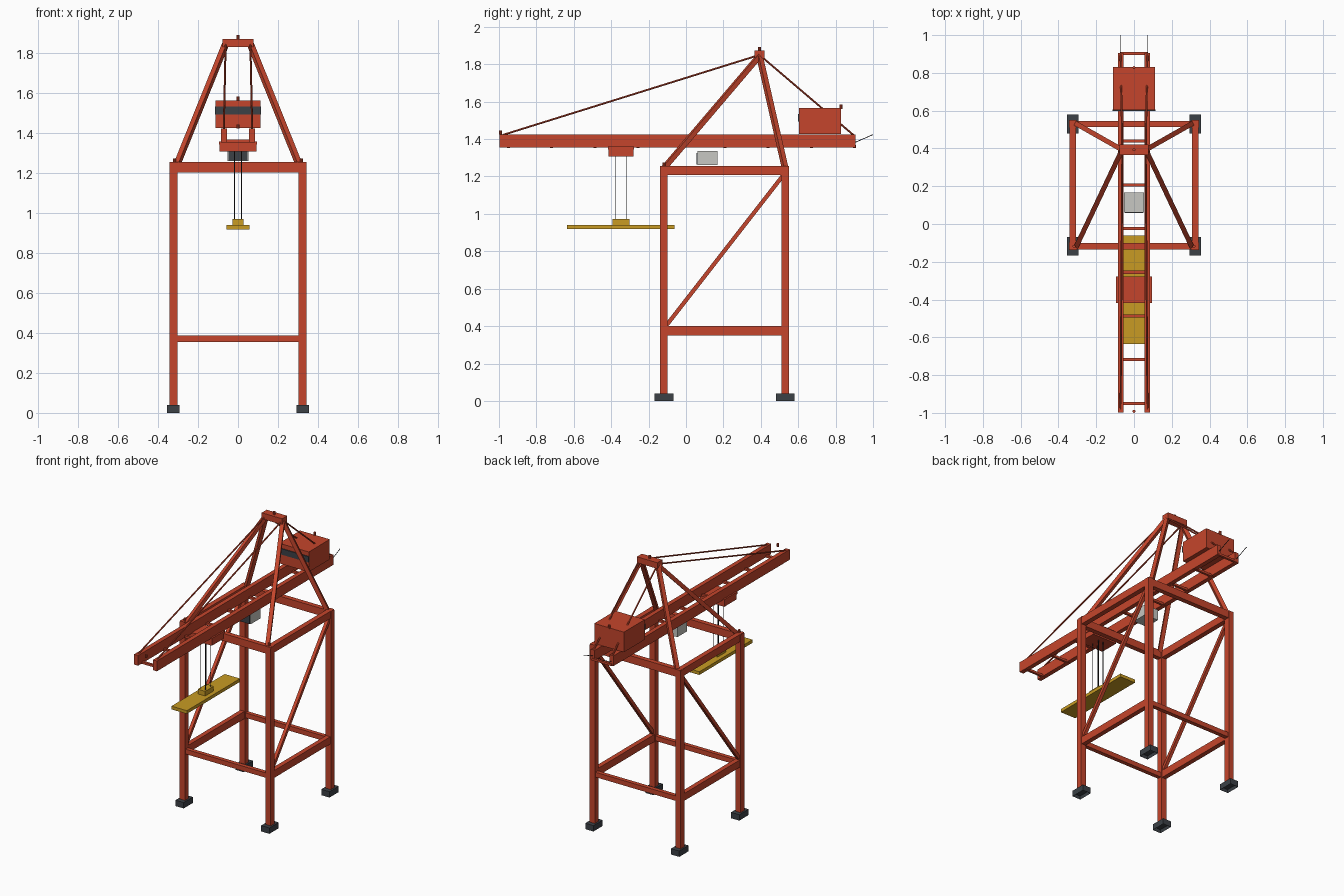
import bpy, bmesh
from mathutils import Vector

cube = bpy.data.objects.get("Cube")
if cube:
    bpy.data.objects.remove(cube, do_unlink=True)


def material(name, rgb):
    m = bpy.data.materials.new(name)
    m.use_nodes = True
    m.diffuse_color = (*rgb, 1)
    m.node_tree.nodes["Principled BSDF"].inputs["Base Color"].default_value = (*rgb, 1)
    return m


RED = material("crane red", (0.56, 0.06, 0.025))
SLATE = material("dark slate", (0.045, 0.053, 0.062))
YELLOW = material("spreader yellow", (0.58, 0.33, 0.017))
GREY = material("cabin grey", (0.57, 0.57, 0.54))
ROPE = material("rope black", (0.025, 0.025, 0.03))


def finish(name, bm, mat):
    bmesh.ops.recalc_face_normals(bm, faces=bm.faces)
    mesh = bpy.data.meshes.new(name)
    bm.to_mesh(mesh)
    bm.free()
    mesh.materials.append(mat)
    obj = bpy.data.objects.new(name, mesh)
    bpy.context.collection.objects.link(obj)
    return obj


def box(name, x, y, z, mat=RED, recess=0):
    """Box from (min, max) ranges; recess hollows the underside."""
    bm = bmesh.new()
    bmesh.ops.create_cube(bm, size=1)
    for v in bm.verts:
        v.co = [lo + (hi - lo) * (c + 0.5) for c, (lo, hi) in zip(v.co, (x, y, z))]
    if recess:
        bm.normal_update()
        under = [f for f in bm.faces if f.normal.z < -0.9]
        bmesh.ops.inset_region(bm, faces=under, thickness=0.008)
        bmesh.ops.translate(bm, verts=under[0].verts, vec=(0, 0, recess))
    return finish(name, bm, mat)


def bar(name, a, b, width, mat=RED, sides=4):
    """Straight bar between two points, square or round in section."""
    a, b = Vector(a), Vector(b)
    axis = b - a
    bm = bmesh.new()
    radius = width / 2 if sides > 4 else width * 0.7071
    bmesh.ops.create_cone(bm, cap_ends=True, segments=sides, radius1=radius,
                          radius2=radius, depth=axis.length)
    if sides == 4:
        bmesh.ops.rotate(bm, verts=bm.verts, matrix=Vector((1, 1, 0)).to_track_quat('X', 'Z').to_matrix())
    bm.transform(axis.to_track_quat('Z', 'Y').to_matrix().to_4x4())
    bmesh.ops.translate(bm, verts=bm.verts, vec=(a + b) / 2)
    return finish(name, bm, mat)


def around(c, half):
    return (c - half, c + half)


LEG_X, FRONT_Y, BACK_Y = 0.324, -0.118, 0.53
TOP = (1.207, 1.257)

# Portal legs, feet, side beams, braces and mast legs
for side, s in (("right", -1), ("left", 1)):
    x = s * LEG_X
    for end, y in (("front", FRONT_Y), ("back", BACK_Y)):
        box(f"{end}_{side}_leg", around(x, 0.02), around(y, 0.02), (0.03, 1.25))
        box(f"{end}_{side}_foot", around(x, 0.031), around(y, 0.05), (0, 0.04), SLATE, recess=0.02)
        bar(f"{end}_{side}_mast_leg", (s * 0.305, y, 1.245), (s * 0.063, 0.393, 1.845), 0.026)
    span = (FRONT_Y - 0.02, BACK_Y + 0.02)
    box(f"{side}_top_beam", around(x, 0.017), span, TOP)
    box(f"{side}_lower_beam", around(x, 0.016), (FRONT_Y, BACK_Y), (0.35, 0.4))
    bar(f"{side}_diagonal_brace", (x, FRONT_Y + 0.01, 0.4), (x, BACK_Y - 0.01, 1.207), 0.022)
    bar(f"{side}_portal_lamp", (s * 0.318, FRONT_Y, 1.25), (s * 0.318, FRONT_Y, 1.275), 0.016, RED, 8)

# Cross beams of the portal
for end, y in (("front", FRONT_Y), ("back", BACK_Y)):
    box(f"{end}_top_beam", (-LEG_X - 0.02, LEG_X + 0.02), around(y, 0.0165), (1.205, 1.256))
    box(f"{end}_lower_beam", (-LEG_X, LEG_X), around(y, 0.014), (0.355, 0.388))

# Mast head
box("mast_head", (-0.077, 0.077), (0.366, 0.42), (1.832, 1.873))
bar("mast_lamp", (0, 0.393, 1.87), (0, 0.393, 1.893), 0.016, RED, 8)

# Boom girders, stays and trailing cables
for side, s in (("right", -1), ("left", 1)):
    x = s * 0.071
    box(f"{side}_boom_girder", around(x, 0.015), (-0.998, 0.905), (1.355, 1.425))
    bar(f"{side}_front_stay", (s * 0.062, 0.393, 1.85), (x, -0.98, 1.422), 0.01, RED, 8)
    bar(f"{side}_back_stay", (s * 0.062, 0.393, 1.85), (x, 0.895, 1.422), 0.01, RED, 8)
    bar(f"{side}_trailing_cable", (x, 0.88, 1.372), (x, 1.0, 1.424), 0.004, ROPE, 6)

# Ties between the girders
for i in range(9):
    y = -0.95 + i * 0.2315
    box(f"boom_tie_{i + 1}", (-0.075, 0.075), around(y, 0.008), (1.353, 1.368))
bar("boom_tip_lamp", (0, -0.992, 1.424), (0, -0.992, 1.445), 0.016, RED, 8)

# Machinery house
box("machinery_house", (-0.112, 0.112), (0.604, 0.83), (1.428, 1.565))
box("house_window_band", (-0.114, 0.114), (0.598, 0.606), (1.495, 1.535), SLATE)
bar("house_lamp", (0, 0.828, 1.56), (0, 0.828, 1.585), 0.016, RED, 8)

# Operator cabin
box("operator_cabin", (-0.052, 0.052), (0.062, 0.168), (1.262, 1.335), GREY)
box("cabin_window", (-0.048, 0.048), (0.057, 0.063), (1.264, 1.325), SLATE)

# Trolley and hoist
MID = -0.348
box("trolley", (-0.092, 0.092), around(MID, 0.066), (1.308, 1.355))
box("trolley_deck", (-0.096, 0.096), around(MID, 0.07), (1.345, 1.36))
for i, (x, y) in enumerate([(x, y) for x in (-0.018, 0.018) for y in (-0.028, 0.028)]):
    bar(f"hoist_rope_{i + 1}", (x, MID + y, 0.96), (x, MID + y, 1.315), 0.004, ROPE, 6)
box("hoist_block", (-0.028, 0.028), around(MID, 0.046), (0.935, 0.972), YELLOW)
box("spreader", (-0.058, 0.058), around(MID, 0.287), (0.918, 0.94), YELLOW)
